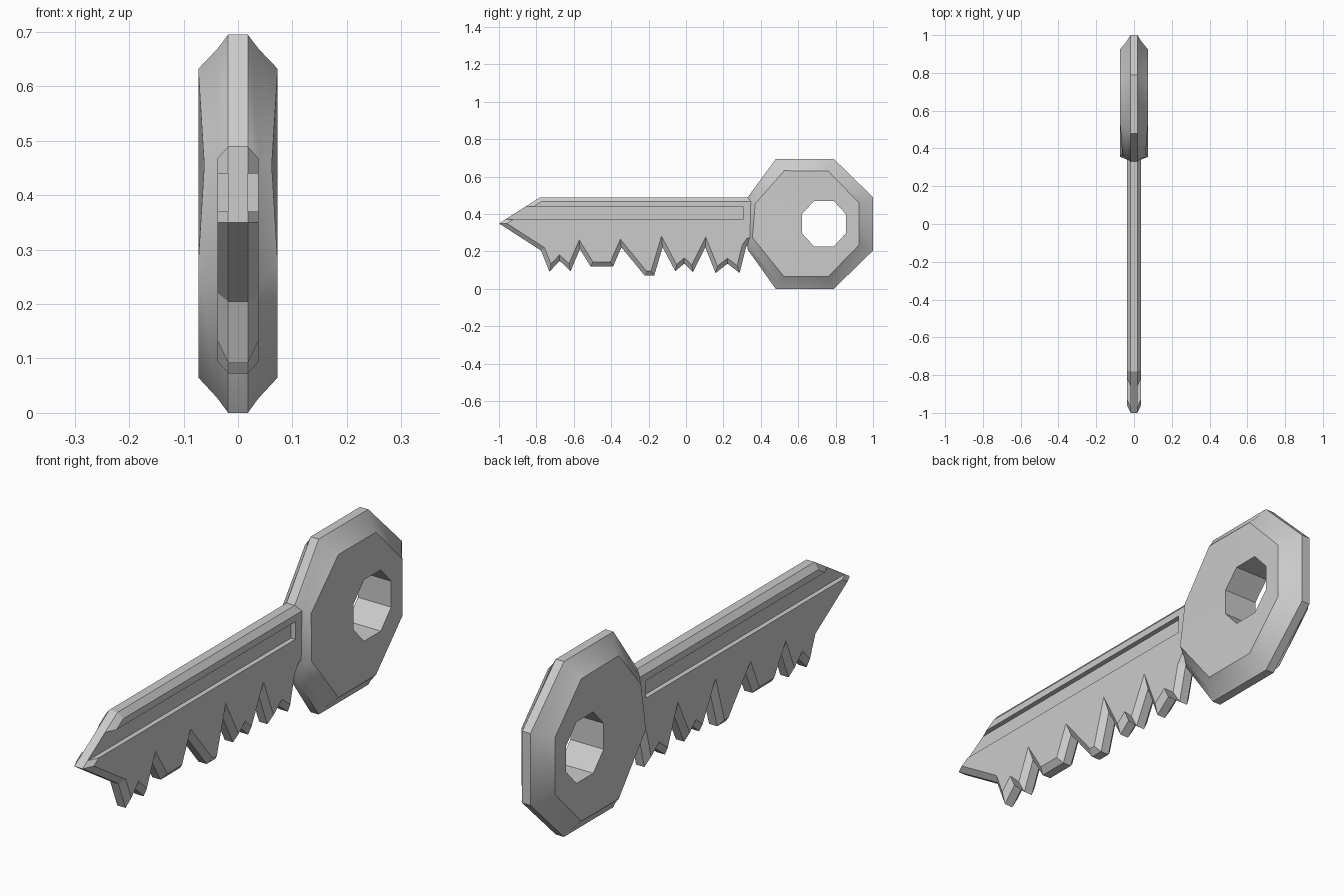
import bpy, bmesh, math
from mathutils import Vector

if "Cube" in bpy.data.objects:
    bpy.data.objects.remove(bpy.data.objects["Cube"])


def inset(pts, d):
    """Mitred inward offset of a counter-clockwise (y, z) outline."""
    out = []
    for i, p in enumerate(pts):
        p = Vector(p)
        a = (p - Vector(pts[i - 1])).normalized()
        b = (Vector(pts[(i + 1) % len(pts)]) - p).normalized()
        na, nb = Vector((-a.y, a.x)), Vector((-b.y, b.x))
        out.append(tuple(p + (na + nb) * d / (1 + na.dot(nb))))
    return out


def loft(name, rings, closed=False):
    """Skin a list of rings of (x, y, z) points; cap the ends unless closed."""
    bm = bmesh.new()
    vs = [[bm.verts.new(p) for p in r] for r in rings]
    n = len(vs[0])
    for k in range(len(vs) - (0 if closed else 1)):
        a, b = vs[k], vs[(k + 1) % len(vs)]
        for i in range(n):
            j = (i + 1) % n
            bm.faces.new((a[i], a[j], b[j], b[i]))
    if not closed:
        bm.faces.new(vs[0][::-1])
        bm.faces.new(vs[-1])
    bm.normal_update()
    if bm.calc_volume(signed=True) < 0:
        bmesh.ops.reverse_faces(bm, faces=bm.faces)
    me = bpy.data.meshes.new(name)
    bm.to_mesh(me)
    bm.free()
    ob = bpy.data.objects.new(name, me)
    bpy.context.collection.objects.link(ob)
    return ob


def at(x, pts):
    return [(x, y, z) for y, z in pts]


# Blade: toothed outline with a chamfer on both sides
teeth = [(-.775, .205), (-.73, .092), (-.675, .15), (-.617, .095), (-.567, .212),
         (-.51, .12), (-.39, .12), (-.345, .222), (-.222, .072), (-.17, .072),
         (-.125, .222), (-.057, .095), (-.01, .135), (.037, .09), (.103, .222),
         (.158, .085), (.222, .135), (.287, .085), (.322, .225), (.34, .25)]
outline = [(-1, .35)] + teeth + [(.4, .25), (.4, .49), (-.78, .49)]
face = inset(outline, .023)
blade = loft("blade", [at(-.038, face), at(-.018, outline), at(.018, outline), at(.038, face)])

# Grooves: box cutters on both sides, open at the tip
cutters = []
for s in (-1, 1):
    rect = [(-1.1, .37), (.305, .37), (.305, .44), (-1.1, .44)]
    cutter = loft("groove_cutter", [at(s * .0185, rect), at(s * .1, rect)])
    cutter.hide_render = True
    mod = blade.modifiers.new("groove", 'BOOLEAN')
    mod.operation = 'DIFFERENCE'
    mod.solver = 'EXACT'
    mod.object = cutter
    cutters.append(cutter)

# Bake the grooves into the blade
bpy.context.view_layer.update()
cut = bpy.data.meshes.new_from_object(blade.evaluated_get(bpy.context.evaluated_depsgraph_get()))
blade.modifiers.clear()
if len(cut.polygons) > 20:
    blade.data = cut
for c in cutters:
    bpy.data.objects.remove(c)

# Head: double-chamfered octagon with an octagonal hole
rim = [(.33, .21), (.48, 0), (.79, 0), (1, .205), (1, .49), (.79, .695), (.48, .695), (.33, .49)]
flat = [(.355, .275), (.525, .065), (.76, .065), (.925, .235), (.925, .46), (.76, .63),
        (.525, .632), (.37, .455)]
hole = [(.62, .297), (.685, .227), (.79, .227), (.855, .297), (.855, .4), (.79, .47),
        (.685, .47), (.62, .4)]
mid = [tuple(Vector(a).lerp(Vector(b), .42)) for a, b in zip(rim, flat)]


def side(s):
    top = at(s * .073, flat)
    top[-1] = (s * .062, *flat[-1])      # corner above the blade dips slightly
    return [at(s * .018, rim), at(s * .038, mid), top, at(s * .073, hole)]


head = loft("head", side(-1)[::-1] + side(1), closed=True)
bpy.ops.object.select_all(action='DESELECT')
head.select_set(True)
bpy.context.view_layer.objects.active = head
bpy.ops.object.shade_smooth_by_angle(angle=math.radians(36))
